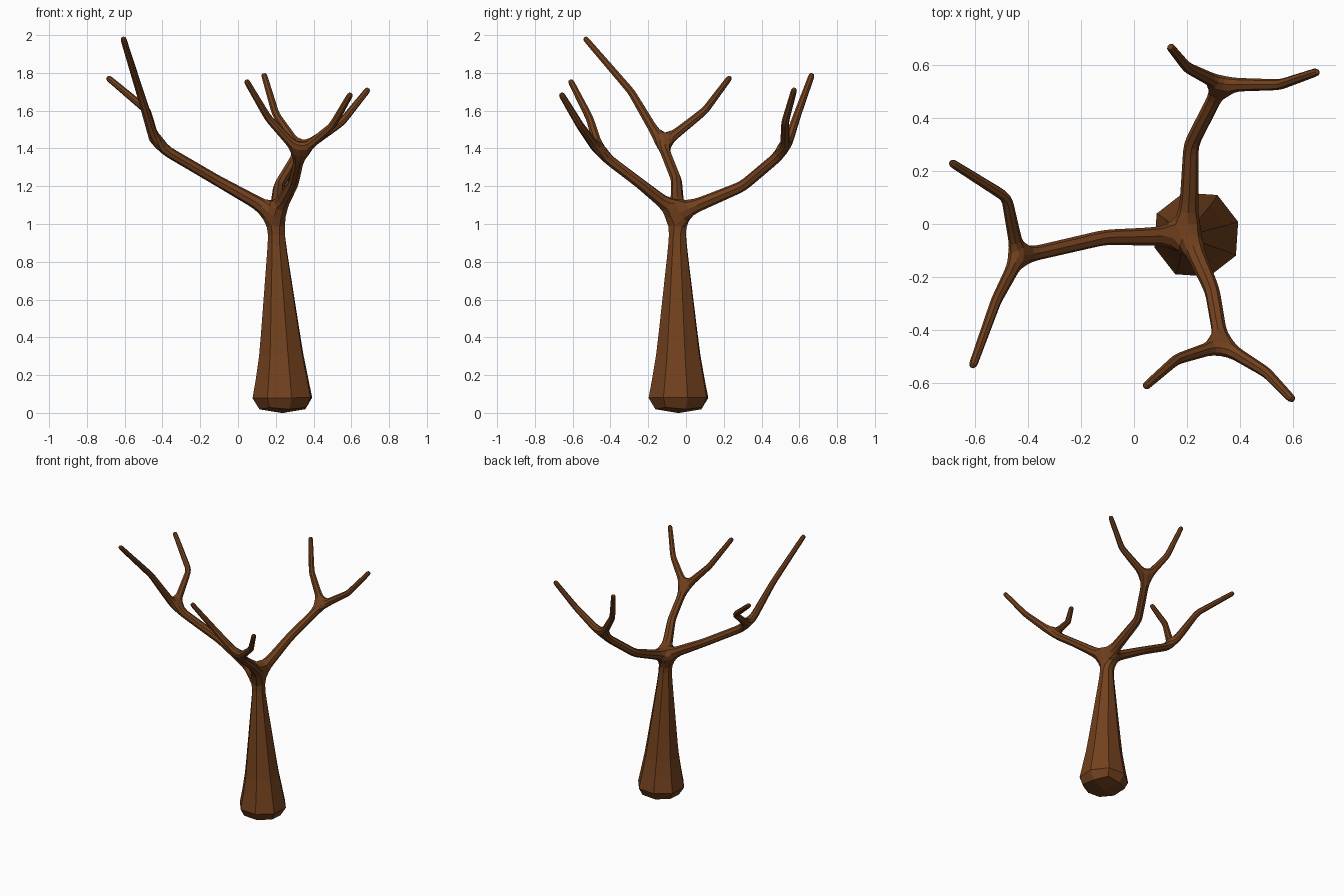
import bpy
from math import radians
from mathutils import Matrix, Vector

if "Cube" in bpy.data.objects:
    bpy.data.objects.remove(bpy.data.objects["Cube"])

# Skeleton limbs: each point is (x, y, z, thickness)
FORK = (0.203, -0.045, 1.055, 0.042)
TRUNK = [(0.235, -0.04, -0.015, 0.23), (0.235, -0.04, 0.16, 0.152), (0.205, -0.045, 0.9, 0.054), FORK]
LIMBS = [  # middle, fork, then two twigs of each limb
    ([(-0.11, -0.05, 1.23, 0.031), (-0.435, -0.125, 1.42, 0.030)],
     [[(-0.52, -0.29, 1.70, 0.022), (-0.61, -0.54, 1.99, 0.017)],
      [(-0.48, 0.10, 1.60, 0.022), (-0.695, 0.235, 1.78, 0.017)]]),
    ([(0.215, 0.30, 1.20, 0.031), (0.33, 0.525, 1.39, 0.030)],
     [[(0.55, 0.525, 1.54, 0.022), (0.695, 0.575, 1.72, 0.017)],
      [(0.20, 0.59, 1.58, 0.022), (0.135, 0.67, 1.80, 0.017)]]),
    ([(0.295, -0.25, 1.22, 0.031), (0.33, -0.455, 1.375, 0.030)],
     [[(0.50, -0.56, 1.52, 0.022), (0.60, -0.665, 1.695, 0.017)],
      [(0.16, -0.51, 1.56, 0.022), (0.04, -0.615, 1.765, 0.017)]]),
]
TWIST = Matrix.Rotation(radians(17), 4, 'Z')  # turns the trunk's facets

points, edges = [], []


def grow(start, path):
    """Add a chain of points from an existing point; return the last index."""
    for p in path:
        points.append(p)
        if start is not None:
            edges.append((start, len(points) - 1))
        start = len(points) - 1
    return start


# Trunk, limbs and twigs as one skeleton
top = grow(None, TRUNK)
for limb, twigs in LIMBS:
    end = grow(top, limb)
    for twig in twigs:
        grow(end, twig)

mesh = bpy.data.meshes.new("bare_tree")
mesh.from_pydata([TWIST.inverted() @ Vector(p[:3]) for p in points], edges, [])
tree = bpy.data.objects.new("bare_tree", mesh)
tree.matrix_world = TWIST
bpy.context.collection.objects.link(tree)

# Skin the skeleton and round it once to eight-sided limbs
tree.modifiers.new("Skin", 'SKIN')
for i, s in enumerate(mesh.skin_vertices[0].data):
    s.radius = (points[i][3], points[i][3])
    s.use_root = i == 0
rounding = tree.modifiers.new("Rounding", 'SUBSURF')
rounding.levels = rounding.render_levels = 1

# Bark
bark = bpy.data.materials.new("bark")
bark.diffuse_color = (0.17, 0.053, 0.013, 1)
bark.use_nodes = True
bark.node_tree.nodes["Principled BSDF"].inputs["Base Color"].default_value = bark.diffuse_color
mesh.materials.append(bark)
